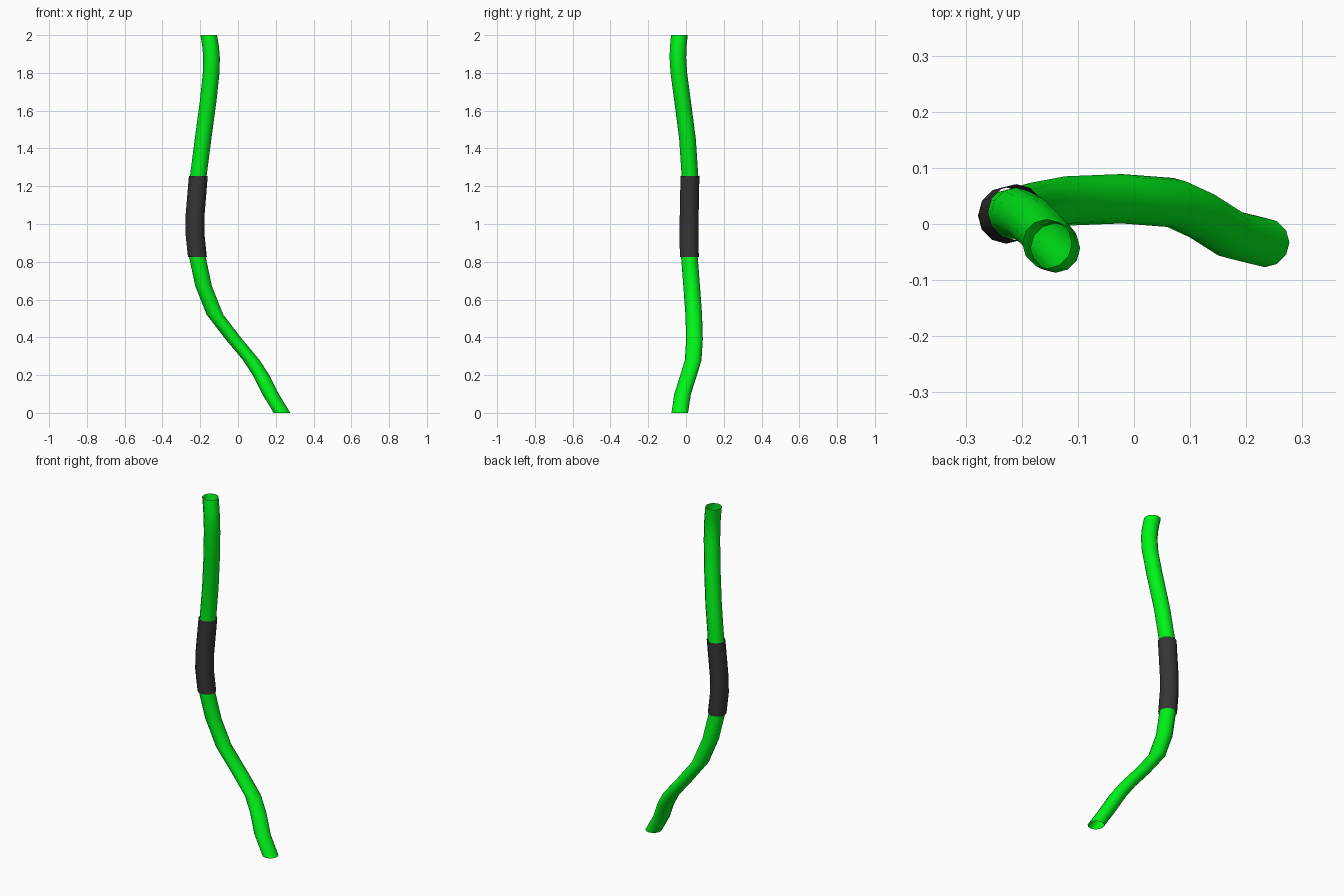
import bpy, bmesh, math

if "Cube" in bpy.data.objects:
    bpy.data.objects.remove(bpy.data.objects["Cube"])

SIDES = 12


def material(name, color):
    m = bpy.data.materials.new(name)
    m.diffuse_color = color
    m.use_nodes = True
    m.node_tree.nodes["Principled BSDF"].inputs["Base Color"].default_value = m.diffuse_color
    return m


def tube(name, path, radius, mat):
    """Open tube made of level rings stacked along a path."""
    bm = bmesh.new()
    rings = []
    for x, y, z in path:
        rings.append([bm.verts.new((x + radius * math.cos(2 * math.pi * i / SIDES),
                                    y + radius * math.sin(2 * math.pi * i / SIDES), z))
                      for i in range(SIDES)])
    for a, b in zip(rings, rings[1:]):
        for i in range(SIDES):
            j = (i + 1) % SIDES
            bm.faces.new((a[i], a[j], b[j], b[i]))
    me = bpy.data.meshes.new(name)
    bm.to_mesh(me)
    bm.free()
    me.materials.append(mat)
    me.polygons.foreach_set("use_smooth", [True] * len(me.polygons))
    ob = bpy.data.objects.new(name, me)
    bpy.context.collection.objects.link(ob)
    return ob


# Centre line of the bent stem
path = [(0.233, -0.033, 0), (0.172, -0.018, 0.10), (0.122, 0.014, 0.20),
        (0.070, 0.038, 0.28), (-0.022, 0.045, 0.39), (-0.122, 0.041, 0.52),
        (-0.182, 0.030, 0.67), (-0.215, 0.018, 0.825), (-0.228, 0.015, 0.95),
        (-0.227, 0.017, 1.05), (-0.210, 0.021, 1.255), (-0.185, 0.008, 1.45),
        (-0.158, -0.018, 1.65), (-0.142, -0.038, 1.80), (-0.140, -0.043, 1.88),
        (-0.145, -0.041, 1.94), (-0.155, -0.035, 2.0)]

# Stem, and the slightly wider grip around its middle
tube("stem", path, 0.044, material("green", (0.0, 0.9, 0.01, 1)))
tube("grip_sleeve", path[7:11], 0.05, material("dark_grey", (0.035, 0.035, 0.035, 1)))
